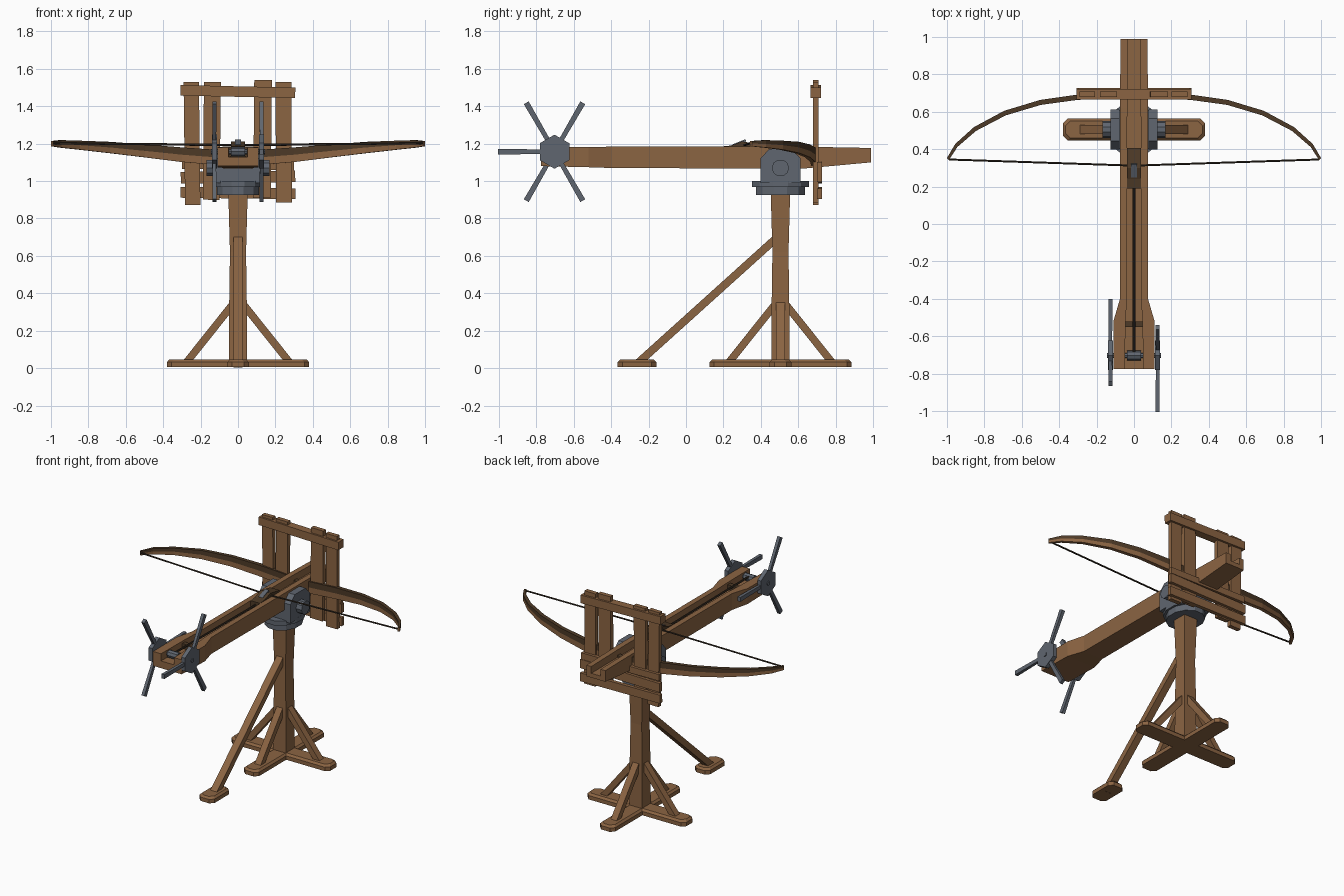
import bpy, bmesh, math
from mathutils import Vector

cube = bpy.data.objects.get("Cube")
if cube:
    bpy.data.objects.remove(cube, do_unlink=True)


def material(name, rgb):
    m = bpy.data.materials.new(name)
    m.use_nodes = True
    m.diffuse_color = (*rgb, 1)
    m.node_tree.nodes["Principled BSDF"].inputs["Base Color"].default_value = (*rgb, 1)
    return m


WOOD = material("wood", (0.26, 0.128, 0.055))
DARK = material("dark wood", (0.075, 0.042, 0.02))
STEEL = material("steel", (0.115, 0.132, 0.16))
ROPE = material("rope", (0.04, 0.028, 0.018))


def loft(name, rings, mat, second=None, second_sides=()):
    """Skin a row of equal rings and cap both ends."""
    bm = bmesh.new()
    rows = [[bm.verts.new(p) for p in ring] for ring in rings]
    n = len(rows[0])
    for a, b in zip(rows, rows[1:]):
        for j in range(n):
            k = (j + 1) % n
            f = bm.faces.new((a[j], a[k], b[k], b[j]))
            f.material_index = int(j in second_sides)
    bm.faces.new(rows[0])
    bm.faces.new(rows[-1])
    bmesh.ops.recalc_face_normals(bm, faces=bm.faces)
    mesh = bpy.data.meshes.new(name)
    bm.to_mesh(mesh)
    bm.free()
    mesh.materials.append(mat)
    if second:
        mesh.materials.append(second)
    ob = bpy.data.objects.new(name, mesh)
    bpy.context.collection.objects.link(ob)
    return ob


def beam(name, a, b, width, depth, mat, side=(1, 0, 0), taper=1.0):
    """Square timber from a to b; width runs along side."""
    a, b, s = Vector(a), Vector(b), Vector(side)
    d = (b - a).normalized()
    s = (s - d * s.dot(d)).normalized()
    t = d.cross(s)
    rings = []
    for p, k in ((a, 1), (b, taper)):
        rings.append([p + s * width / 2 * k * i + t * depth / 2 * k * j
                      for i, j in ((-1, -1), (1, -1), (1, 1), (-1, 1))])
    return loft(name, rings, mat)


def rod(name, a, b, rx, ry, sides, mat, side=(1, 0, 0), turn=0.0):
    """Many-sided bar from a to b."""
    a, b, s = Vector(a), Vector(b), Vector(side)
    d = (b - a).normalized()
    s = (s - d * s.dot(d)).normalized()
    t = d.cross(s)
    ang = [turn + math.tau * i / sides for i in range(sides)]
    return loft(name, [[p + s * rx * math.cos(v) + t * ry * math.sin(v) for v in ang]
                       for p in (a, b)], mat)


def foot(name, cx, cy, hx, hy, top):
    """Floor timber with clipped corners and a chamfered top."""
    rings = []
    for z, inset in ((0.005, 0), (0.032, 0), (top, 0.013)):
        x, y, c = hx - inset, hy - inset, 0.025
        rings.append([(cx + px, cy + py, z) for px, py in (
            (x - c, -y), (x, c - y), (x, y - c), (x - c, y),
            (c - x, y), (-x, y - c), (-x, c - y), (c - x, -y))])
    return loft(name, rings, WOOD)


PY = 0.505  # post position in y

# Stand: crossed feet, post, struts
foot("base_cross_x", 0, PY, 0.38, 0.058, 0.046)
foot("base_cross_y", 0, PY, 0.058, 0.38, 0.045)
foot("brace_foot", 0, -0.262, 0.058, 0.103, 0.045)
loft("post", [[(i * w, PY + j * w, z) for i, j in ((-1, -1), (1, -1), (1, 1), (-1, 1))]
              for z, w in ((0.005, 0.049), (0.35, 0.047), (0.62, 0.043), (0.94, 0.052))], WOOD)
for i, (dx, dy) in enumerate(((1, 0), (-1, 0), (0, 1), (0, -1))):
    beam(f"strut_{i}", (dx * 0.28, PY + dy * 0.28, 0.025), (dx * 0.025, PY + dy * 0.025, 0.345),
         0.046, 0.04, WOOD, (dy, dx, 0))
beam("long_brace", (0, -0.265, 0.02), (0, 0.48, 0.692), 0.05, 0.042, WOOD)

# Swivel mount
for name, z0, z1, rx, ry in (("lower_disc", 0.925, 0.968, 0.116, 0.135),
                             ("upper_disc", 0.968, 1.0, 0.13, 0.157)):
    rod(name, (0, PY, z0), (0, PY, z1), rx, ry, 12, STEEL, turn=math.pi / 12)
beam("saddle", (0, PY, 0.995), (0, PY, 1.068), 0.25, 0.21, STEEL)
for s, label in ((1, "left"), (-1, "right")):
    outline = ((-0.108, 0.99), (0.108, 0.99), (0.108, 1.12), (0.06, 1.172),
               (-0.06, 1.172), (-0.108, 1.12))
    loft(f"cheek_{label}", [[(s * x, PY + y, z) for y, z in outline] for x in (0.078, 0.125)], STEEL)
    rod(f"pivot_{label}", (s * 0.12, PY, 1.07), (s * 0.168, PY, 1.07), 0.046, 0.046, 10,
        STEEL, (0, 1, 0))

# Grooved stock
stock = []
for y, w, low, high, g in ((-0.775, 0.11, 1.08, 1.18, 0.05), (-0.52, 0.11, 1.074, 1.182, 0.045),
                           (-0.40, 0.075, 1.07, 1.184, 0.038), (0.62, 0.075, 1.066, 1.184, 0.036),
                           (0.99, 0.072, 1.10, 1.177, 0.036)):
    stock.append([(-w, y, low), (w, y, low), (w, y, high), (g, y, high),
                  (g, y, 1.13), (-g, y, 1.13), (-g, y, high), (-w, y, high)])
loft("stock", stock, WOOD)

# Slider, trigger and draw rope
loft("slider", [[(x, y, z) for y, z in ((0.19, 1.128), (0.405, 1.128), (0.405, 1.195),
                                        (0.30, 1.212), (0.24, 1.19), (0.19, 1.185))]
                for x in (-0.037, 0.037)], DARK)
beam("slider_catch", (0, 0.25, 1.19), (0, 0.32, 1.218), 0.03, 0.012, STEEL)
beam("groove_stop", (-0.045, -0.535, 1.15), (0.045, -0.535, 1.15), 0.03, 0.035, DARK, (0, 1, 0))
rod("draw_rope", (0, 0.2, 1.163), (0, -0.69, 1.17), 0.007, 0.007, 6, ROPE)

# Winch
WY, WZ = -0.703, 1.157
rod("axle", (-0.145, WY, WZ), (0.145, WY, WZ), 0.014, 0.014, 8, STEEL, (0, 1, 0))
rod("spool", (-0.038, WY, WZ), (0.038, WY, WZ), 0.026, 0.026, 8, STEEL, (0, 1, 0))
for s, label, start in ((1, "left", 60), (-1, "right", 0)):
    x = s * 0.126
    rod(f"winch_hub_{label}", (x - 0.014, WY, WZ), (x + 0.014, WY, WZ), 0.091, 0.091, 6,
        STEEL, (0, 1, 0), math.pi / 6)
    for k in range(3):
        a = math.radians(start + 120 * k)
        d = Vector((0, math.cos(a), math.sin(a)))
        c = Vector((x, WY, WZ))
        beam(f"winch_handle_{label}_{k}", c + d * 0.05, c + d * 0.302, 0.018, 0.024, STEEL, taper=1.25)

# Bow: stations of x, y, low z, high z, half thickness
half = ((0.08, 0.684, 1.083, 1.165, 0.015), (0.3, 0.678, 1.102, 1.18, 0.014),
        (0.5, 0.65, 1.127, 1.196, 0.013), (0.69, 0.593, 1.15, 1.21, 0.012),
        (0.85, 0.508, 1.168, 1.216, 0.010), (0.95, 0.42, 1.179, 1.219, 0.008),
        (0.995, 0.347, 1.186, 1.214, 0.006))
stations = [(-p[0], *p[1:]) for p in reversed(half)] + [(0, 0.685, 1.08, 1.128, 0.015)] + list(half)
rings = []
for x, y, lo, hi, t in stations:
    nx = 0.8 * t * x * abs(x)
    mid = lo + (hi - lo) * 0.5
    f, b = (x - nx, y - t), (x + nx, y + t)
    rings.append([(*f, lo), (*f, mid), (*f, hi), (*b, hi), (*b, mid), (*b, lo)])
loft("bow", rings, WOOD, DARK, (1, 2, 3))
for s, label in ((1, "left"), (-1, "right")):
    rod(f"bowstring_{label}", (s * 0.99, 0.345, 1.203), (0, 0.312, 1.192), 0.006, 0.006, 6, ROPE, (0, 0, 1))

# Shield frame: uprights in front, cross planks behind
for i, (x0, x1, z0, z1, w) in enumerate(((-0.242, -0.25, 0.872, 1.53, 0.082),
                                         (-0.143, -0.137, 0.90, 1.53, 0.09),
                                         (0.128, 0.134, 0.91, 1.54, 0.094),
                                         (0.246, 0.243, 0.885, 1.53, 0.085))):
    beam(f"upright_{i}", (x0, 0.693, z0), (x1, 0.693, z1), w, 0.03, WOOD)
beam("top_rail", (-0.308, 0.694, 1.485), (0.306, 0.694, 1.472), 0.056, 0.056, WOOD, (0, 0, 1))
for i, (z0, z1, w, reach) in enumerate(((0.94, 0.932, 0.058, 0.308), (1.018, 1.025, 0.062, 0.306),
                                        (1.088, 1.08, 0.045, 0.3))):
    beam(f"cross_plank_{i}", (-reach, 0.714, z0), (reach, 0.714, z1), w, 0.026, WOOD, (0, 0, 1))
